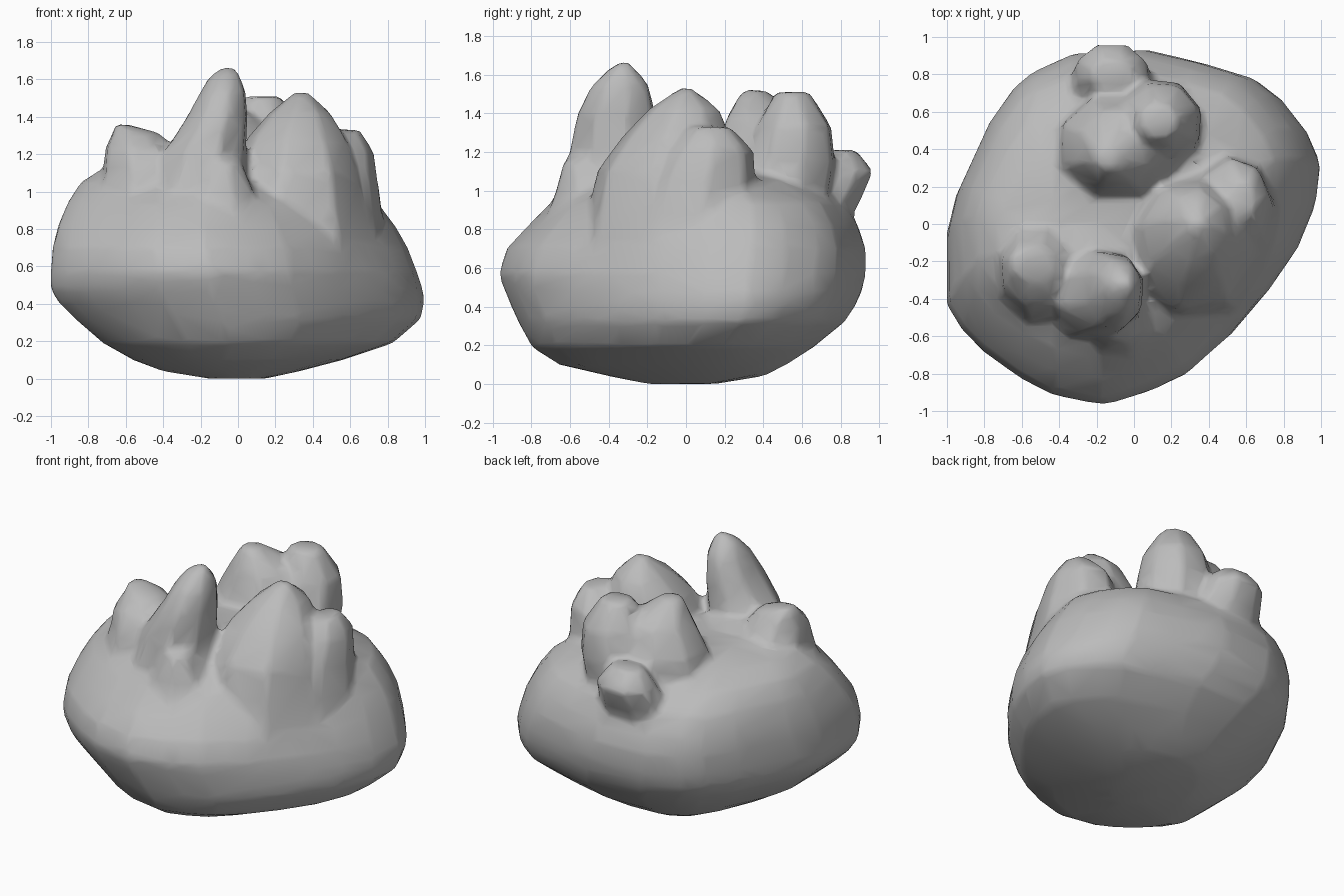
import bpy, bmesh, math
from mathutils import Vector

old = bpy.data.objects.get("Cube")
if old:
    bpy.data.objects.remove(old, do_unlink=True)

# Stone colour
stone = bpy.data.materials.new("stone grey")
stone.use_nodes = True
grey = (0.5, 0.5, 0.5, 1)
stone.diffuse_color = grey
stone.node_tree.nodes["Principled BSDF"].inputs["Base Color"].default_value = grey

bm = bmesh.new()


def loft(rings):
    """Skin a stack of closed rings and cap both ends."""
    loops = [[bm.verts.new(p) for p in ring] for ring in rings]
    count = len(loops[0])
    for low, high in zip(loops, loops[1:]):
        for i in range(count):
            j = (i + 1) % count
            bm.faces.new((low[i], low[j], high[j], high[i]))
    bm.faces.new(list(reversed(loops[0])))
    bm.faces.new(loops[-1])


# Boulder plan outline, counter-clockwise
outline = [(1, .33), (.93, .5), (.8, .67), (.67, .77), (.4, .85), (.1, .92),
           (-.3, .9), (-.53, .8), (-.63, .72), (-.77, .53), (-.95, .15),
           (-1, -.05), (-1, -.43), (-.92, -.56), (-.8, -.68), (-.6, -.82),
           (-.42, -.91), (-.14, -.96), (.1, -.89), (.3, -.8), (.53, -.6),
           (.72, -.37), (.88, -.13), (.97, .1)]

# Boulder levels: height, left, right, front, back limits
levels = [(0, -.15, .15, -.2, .15), (.04, -.4, .33, -.4, .4),
          (.1, -.56, .56, -.66, .52), (.19, -.72, .83, -.8, .66),
          (.32, -.87, .98, -.87, .82), (.41, -.96, 1, -.91, .88),
          (.48, -1, .99, -.94, .91), (.57, -1, .96, -.97, .93),
          (.7, -.99, .91, -.93, .93), (.82, -.96, .84, -.82, .89),
          (.94, -.91, .75, -.7, .82), (1.05, -.84, .54, -.52, .64),
          (1.12, -.73, .35, -.34, .4), (1.17, -.5, .15, -.2, .2)]


def boulder_ring(z, left, right, front, back):
    ring = []
    for x, y in outline:
        u = (x + 1) / 2
        v = (y + .96) / 1.88
        ring.append(Vector((left + u * (right - left),
                            front + v * (back - front), z)))
    return ring


loft([boulder_ring(*level) for level in levels])


def crystal(turn, *sections, sides=8):
    """Faceted shard; each section is centre x, y, z and two radii."""
    rings = []
    for x, y, z, rx, ry in sections:
        ring = []
        for i in range(sides):
            a = turn + i * math.tau / sides
            ring.append(Vector((x + rx * 1.06 * math.cos(a),
                                y + ry * 1.06 * math.sin(a), z)))
        rings.append(ring)
    loft(rings)


# Tall front shard
crystal(.3, (-.24, -.36, .8, .32, .28), (-.18, -.37, 1.2, .22, .23),
        (-.11, -.36, 1.4, .16, .2), (-.08, -.34, 1.54, .12, .15),
        (-.07, -.33, 1.62, .08, .08), (-.04, -.32, 1.67, .03, .02))
# Right-hand front shard
crystal(.5, (-.49, -.22, .8, .34, .34), (-.49, -.24, 1.1, .23, .26),
        (-.53, -.24, 1.23, .18, .19), (-.54, -.22, 1.31, .13, .12),
        (-.63, -.2, 1.36, .04, .06))
# Low mound joining the front shards behind
crystal(.2, (-.3, -.06, .9, .32, .25), (-.28, -.1, 1.14, .22, .15),
        (-.28, -.14, 1.2, .12, .08))
# Broad peak on the left
crystal(.6, (.31, -.15, .7, .39, .38), (.3, -.1, 1.1, .33, .35),
        (.31, -.05, 1.28, .26, .27), (.33, -.01, 1.42, .16, .18),
        (.34, 0, 1.53, .04, .03))
# Outer left shard
crystal(.1, (.5, .04, .75, .28, .33), (.52, .08, 1.05, .22, .27),
        (.54, .12, 1.21, .18, .22), (.58, .13, 1.33, .07, .1))
# Two joined rear peaks
crystal(.4, (-.07, .39, .8, .34, .34), (-.08, .42, 1.2, .31, .27),
        (-.09, .41, 1.38, .2, .2), (-.14, .35, 1.52, .06, .06))
crystal(.3, (.08, .47, .8, .25, .25), (.13, .54, 1.15, .23, .23),
        (.14, .56, 1.33, .2, .19), (.13, .55, 1.51, .1, .09))
# Small leaning rear shard
crystal(.4, (-.12, .62, .75, .24, .18), (-.12, .74, .96, .22, .17),
        (-.12, .81, 1.1, .19, .16), (-.12, .8, 1.21, .11, .08))
# Low front shard
crystal(.4, (-.1, -.48, .8, .26, .27), (-.1, -.5, .98, .19, .18),
        (-.08, -.53, 1.16, .1, .1))

bmesh.ops.recalc_face_normals(bm, faces=bm.faces)
mesh = bpy.data.meshes.new("crystal_boulder")
bm.to_mesh(mesh)
bm.free()
mesh.materials.append(stone)
rock = bpy.data.objects.new("crystal_boulder", mesh)
bpy.context.collection.objects.link(rock)
bpy.context.view_layer.objects.active = rock
rock.select_set(True)

# Fuse the shards into the boulder and soften the joins
fuse = rock.modifiers.new("fuse", 'REMESH')
fuse.mode = 'VOXEL'
fuse.voxel_size = .025
soften = rock.modifiers.new("soften", 'SMOOTH')
soften.factor = .5
soften.iterations = 6
facet = rock.modifiers.new("facet", 'DECIMATE')
facet.ratio = .06
for name in [m.name for m in rock.modifiers]:
    bpy.ops.object.modifier_apply(modifier=name)
rock.data.polygons.foreach_set("use_smooth", [True] * len(rock.data.polygons))
rock.data.update()
